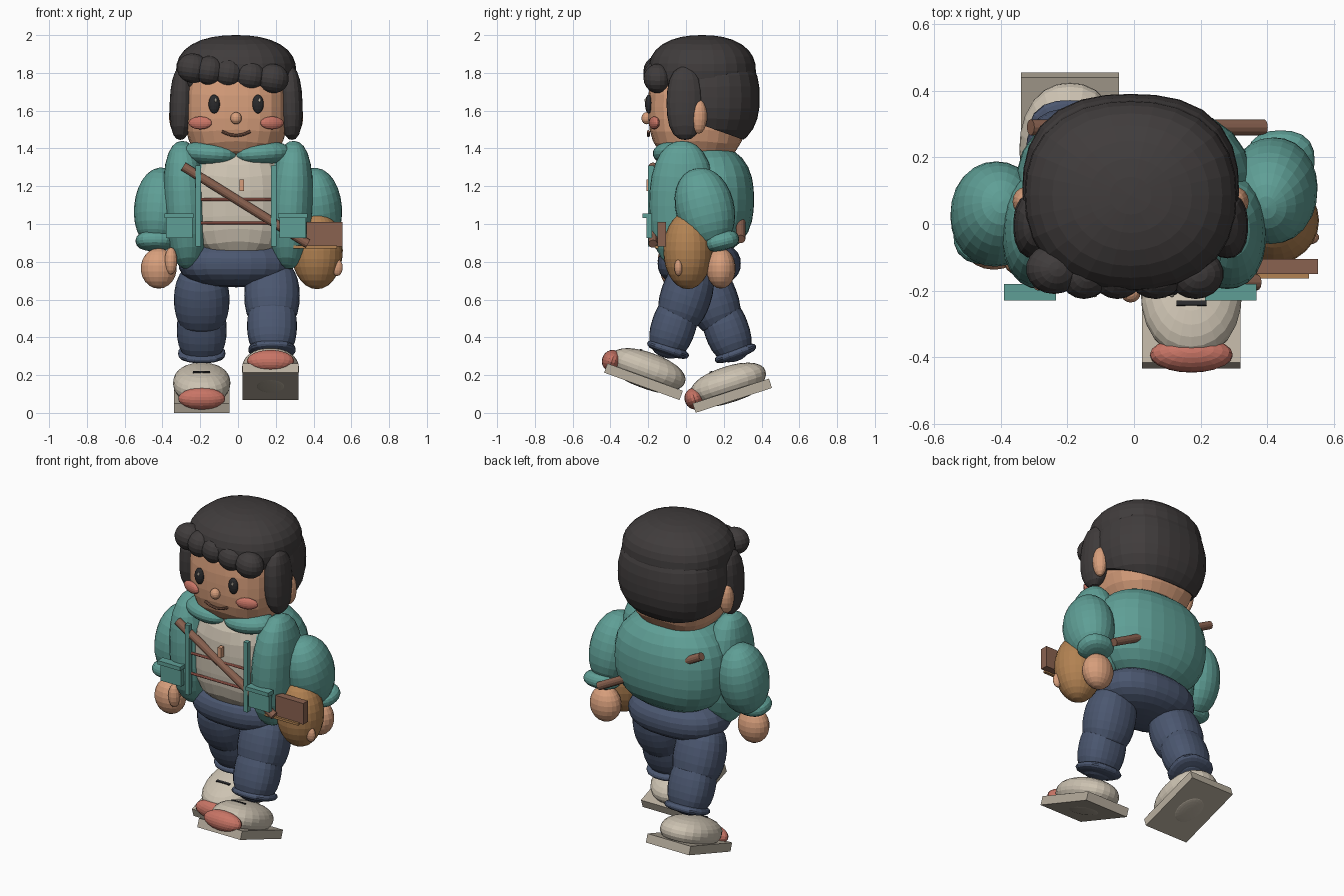
import bpy, bmesh, math
from mathutils import Vector, Matrix

if "Cube" in bpy.data.objects:
    bpy.data.objects.remove(bpy.data.objects["Cube"])


def mat(name, hexcol):
    m = bpy.data.materials.new(name)
    c = [int(hexcol[i:i + 2], 16) / 255 for i in (0, 2, 4)]
    m.diffuse_color = [((v + 0.055) / 1.055) ** 2.4 if v > 0.04 else v / 12.92 for v in c] + [1]
    m.use_nodes = True
    m.node_tree.nodes["Principled BSDF"].inputs["Base Color"].default_value = m.diffuse_color
    return m


HAIR = mat("hair charcoal", "403c3c")
SKIN = mat("skin", "d89f7c")
TEAL = mat("jacket teal", "5f9f96")
CREAM = mat("cream", "cdc3b2")
NAVY = mat("trouser navy", "4b5770")
PINK = mat("coral", "c97566")
BROWN = mat("strap brown", "8a6250")
TAN = mat("bag tan", "b28252")
DARK = mat("eye black", "2a2a2c")
SOLE = mat("sole stone", "b9af9f")


def finish(name, bm, material, loc=(0, 0, 0), rot=(0, 0, 0)):
    bmesh.ops.recalc_face_normals(bm, faces=bm.faces[:])
    me = bpy.data.meshes.new(name)
    bm.to_mesh(me)
    bm.free()
    me.materials.append(material)
    ob = bpy.data.objects.new(name, me)
    ob.location = loc
    ob.rotation_euler = [math.radians(a) for a in rot]
    bpy.context.collection.objects.link(ob)
    return ob


def blob(name, loc, r, material, rot=(0, 0, 0), power=2.0, seg=24, cuts=()):
    """Ellipsoid; power above 2 makes it boxier; cuts are (point, normal) planes, normal side removed."""
    bm = bmesh.new()
    bmesh.ops.create_uvsphere(bm, u_segments=seg, v_segments=max(6, seg * 7 // 12), radius=1)
    for v in bm.verts:
        n = sum(abs(c) ** power for c in v.co) ** (1 / power)
        v.co = Vector(c / n * s for c, s in zip(v.co, r))
    for point, normal in cuts:
        geom = bm.verts[:] + bm.edges[:] + bm.faces[:]
        res = bmesh.ops.bisect_plane(bm, geom=geom, plane_co=Vector(point) - Vector(loc),
                                     plane_no=normal, clear_outer=True)
        edges = [e for e in res["geom_cut"] if isinstance(e, bmesh.types.BMEdge)]
        bmesh.ops.edgeloop_fill(bm, edges=edges)
    return finish(name, bm, material, loc, rot)


def box(name, loc, size, material, rot=(0, 0, 0)):
    bm = bmesh.new()
    bmesh.ops.create_cube(bm, size=1)
    bmesh.ops.scale(bm, vec=size, verts=bm.verts[:])
    return finish(name, bm, material, loc, rot)


def rod(name, a, b, radius, material, seg=12):
    a, b = Vector(a), Vector(b)
    bm = bmesh.new()
    bmesh.ops.create_cone(bm, cap_ends=True, segments=seg, radius1=radius, radius2=radius,
                          depth=(b - a).length)
    turn = Vector((0, 0, 1)).rotation_difference(b - a).to_matrix().to_4x4()
    bmesh.ops.transform(bm, matrix=Matrix.Translation((a + b) / 2) @ turn, verts=bm.verts[:])
    return finish(name, bm, material)


# Head and hair
CX = -0.01
blob("head", (CX, 0.06, 1.62), (0.275, 0.26, 0.30), SKIN, power=2.8, seg=28)
blob("hair_cap", (CX, 0.085, 1.81), (0.318, 0.285, 0.19), HAIR, power=2.3, seg=28)
blob("hair_back", (CX, 0.1, 1.67), (0.325, 0.29, 0.28), HAIR, power=2.5, seg=28,
     cuts=[((0, 0.07, 1.53), (0, -0.36, -1)), ((0, 0.03, 1.6), (0, -1, 0))])
for i, (x, z, rx) in enumerate([(-0.24, 1.825, 0.085), (-0.15, 1.812, 0.075), (-0.05, 1.80, 0.08),
                                (0.065, 1.785, 0.085), (0.185, 1.77, 0.085)]):
    blob(f"fringe_{i}", (x, -0.135 - 0.015 * (abs(x) < 0.2), z), (rx, 0.075, 0.078), HAIR,
         rot=(0, 8, 0), seg=18)

# Face and side hair
for s, side in ((-1, "left"), (1, "right")):
    blob(f"side_lock_{side}", (CX + s * 0.29, -0.005, 1.64), (0.062, 0.098, 0.195), HAIR,
         rot=(0, -s * 2, 0), power=2.4, seg=18)
    blob(f"ear_{side}", (CX + s * 0.315, 0.067, 1.57), (0.04, 0.045, 0.092), SKIN, seg=16)
    blob(f"eye_{side}", (CX + s * 0.116, -0.197, 1.635), (0.03, 0.02, 0.05), DARK, seg=16)
    blob(f"eye_glint_{side}", (CX + s * 0.116 + 0.008, -0.215, 1.655), (0.007, 0.005, 0.01), CREAM, seg=8)
    blob(f"cheek_{side}", (CX + s * 0.19, -0.168, 1.535), (0.065, 0.022, 0.034), PINK,
         rot=(0, 0, s * 18), seg=16)
blob("nose", (CX, -0.208, 1.56), (0.03, 0.028, 0.032), SKIN, seg=16)
mouth = [(CX - 0.075 + 0.0375 * i, -0.199, 1.468 + 0.022 * ((i - 2) / 2) ** 2) for i in range(5)]
for i in range(4):
    rod(f"mouth_{i}", mouth[i], mouth[i + 1], 0.008, BROWN, 8)

# Torso, shirt and jacket
blob("jacket_body", (0, 0.1, 1.13), (0.355, 0.26, 0.29), TEAL, power=2.5, seg=28)
blob("shirt", (0, 0.0, 1.11), (0.245, 0.175, 0.29), CREAM, power=3.0, seg=24)
for z in (1.13, 1.005):
    rod("shirt_stripe", (-0.2, -0.172, z), (0.18, -0.172, z), 0.008, PINK, 8)
box("zip_pull", (0.02, -0.195, 1.205), (0.024, 0.03, 0.06), SKIN)
for s, side in ((-1, "left"), (1, "right")):
    blob(f"jacket_front_{side}", (s * 0.28, -0.02, 1.10), (0.115, 0.175, 0.34), TEAL,
         rot=(0, s * 3, 0), power=2.3)
    blob(f"collar_{side}", (CX + s * 0.14, -0.07, 1.375), (0.152, 0.105, 0.064), TEAL,
         rot=(0, -s * 4, s * 10), seg=20)
    box(f"jacket_placket_{side}", (CX + s * 0.2, -0.185, 1.095), (0.028, 0.03, 0.43), TEAL)
    px = -0.312 if s < 0 else 0.29
    box(f"pocket_{side}", (px, -0.195, 0.98), (0.14, 0.03, 0.11), TEAL)
    box(f"pocket_flap_{side}", (px, -0.205, 1.043), (0.155, 0.05, 0.024), TEAL)

# Arms: shoulder y, cuff y, hand y differ because the arms swing
for s, side, y1, y2, y3, tilt in ((-1, "left", 0.03, -0.03, -0.06, -10), (1, "right", 0.10, 0.19, 0.185, 14)):
    blob(f"sleeve_{side}", (s * 0.415, y1, 1.085), (0.135, 0.155, 0.215), TEAL,
         rot=(tilt, -s * 5, 0), power=2.1)
    blob(f"sleeve_cuff_{side}", (s * 0.44, y2, 0.91), (0.102, 0.092, 0.05), TEAL,
         rot=(tilt, 0, 0), power=2.5, seg=20)
    blob(f"hand_{side}", (s * 0.42, y3, 0.765), (0.095, 0.078, 0.107), SKIN, seg=20)
blob("thumb_left", (-0.355, -0.115, 0.805), (0.034, 0.035, 0.072), SKIN, seg=14)
blob("thumb_right", (0.525, -0.04, 0.77), (0.03, 0.022, 0.045), SKIN, seg=14)

# Shoulder bag and strap
rod("strap_front", (-0.29, -0.175, 1.305), (0.37, -0.175, 0.895), 0.024, BROWN)
rod("strap_back", (-0.31, 0.29, 1.29), (0.39, 0.29, 0.92), 0.024, BROWN)
blob("bag", (0.418, 0.01, 0.86), (0.137, 0.13, 0.205), TAN)
box("bag_flap", (0.457, -0.128, 0.945), (0.19, 0.045, 0.13), BROWN)
box("bag_trim", (0.41, -0.155, 0.878), (0.23, 0.018, 0.014), TAN)

# Trousers: the right leg steps forward, the left leg trails
blob("hips", (CX, 0.07, 0.79), (0.305, 0.22, 0.125), NAVY, power=2.4)
for side, x, thigh, shin, cuff, lean in (
        ("right", 0.18, (0.0, 0.62), (-0.065, 0.46), (-0.095, 0.335), -18),
        ("left", -0.192, (0.14, 0.60), (0.215, 0.44), (0.262, 0.315), 20)):
    blob(f"thigh_{side}", (x, *thigh), (0.147, 0.135, 0.20), NAVY, rot=(lean, 0, 0), power=2.3)
    blob(f"shin_{side}", (x, *shin), (0.132, 0.118, 0.175), NAVY, rot=(lean, 0, 0), power=2.4)
    blob(f"trouser_cuff_{side}", (x, *cuff), (0.125, 0.115, 0.03), NAVY, rot=(lean, 0, 0), power=2.6, seg=20)


# Shoes, each built in its own tilted frame
def shoe(side, origin, tilt):
    turn = Matrix.Rotation(math.radians(tilt), 3, 'X')
    rot = (tilt, 0, 0)

    def at(y, z):
        return Vector(origin) + turn @ Vector((0, y, z))
    box(f"sole_{side}", at(0, 0), (0.295, 0.425, 0.052), SOLE, rot)
    blob(f"sole_pad_{side}", at(0, -0.024), (0.075, 0.1, 0.009), SOLE, rot, seg=20)
    blob(f"shoe_{side}", at(0.0, 0.07), (0.152, 0.208, 0.088), CREAM, rot, power=2.2)
    blob(f"toe_cap_{side}", at(-0.195, 0.047), (0.125, 0.053, 0.058), PINK, rot, seg=20)
    for y, z in ((-0.07, 0.152),):
        box(f"lace_{side}", at(y, z), (0.09, 0.014, 0.012), DARK, rot)


shoe("right", (0.172, -0.225, 0.165), -20)
shoe("left", (-0.192, 0.245, 0.091), 18)
